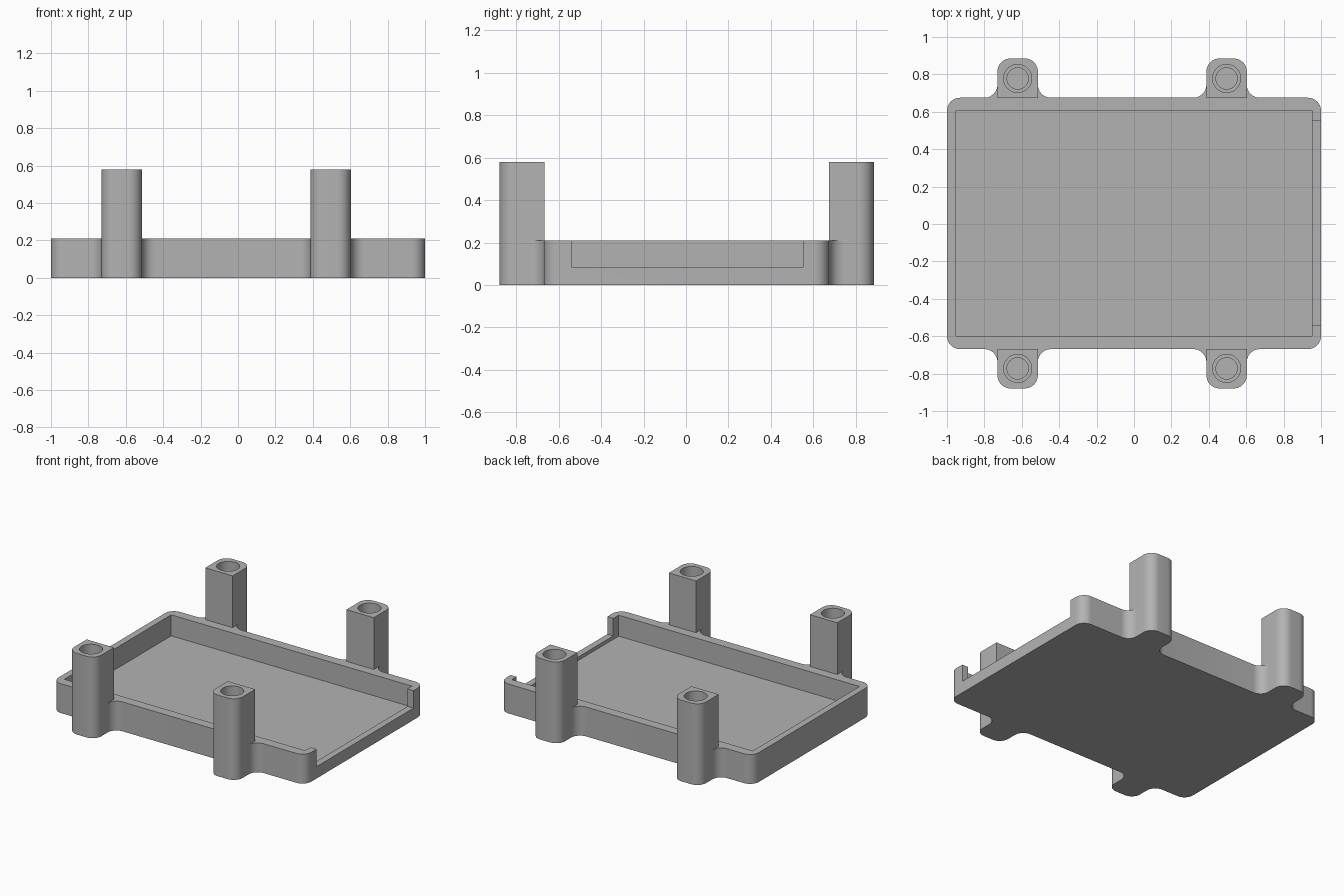
import bpy, bmesh, math
from mathutils import Vector

if "Cube" in bpy.data.objects:
    bpy.data.objects.remove(bpy.data.objects["Cube"])

# Main dimensions
RIM, POST_TOP, FLOOR, SILL = 0.21, 0.58, 0.06, 0.085
HALF_Y, TAB_Y, TAB_W = 0.672, 0.882, 0.108
POST_X = (-0.622, 0.495)
HOLE_Y, R = 0.775, 0.07
SHIFT_Y = 0.003

grey = bpy.data.materials.new("grey plastic")
grey.use_nodes = True
grey.diffuse_color = (0.45, 0.45, 0.45, 1)
grey.node_tree.nodes["Principled BSDF"].inputs["Base Color"].default_value = grey.diffuse_color


def rounded(corners, steps=10):
    """Round every (x, y, radius) right-angled corner of an outline."""
    pts = []
    for i, (x, y, r) in enumerate(corners):
        c = Vector((x, y))
        if r == 0:
            pts.append(c)
            continue
        a = (Vector(corners[i - 1][:2]) - c).normalized() * r
        b = (Vector(corners[(i + 1) % len(corners)][:2]) - c).normalized() * r
        for k in range(steps + 1):
            t = math.pi / 2 * k / steps
            pts.append(c + a * (1 - math.sin(t)) + b * (1 - math.cos(t)))
    return pts


def prism(name, pts, z0, z1):
    """Extrude a flat outline from z0 to z1."""
    bm = bmesh.new()
    face = bm.faces.new([bm.verts.new((p[0], p[1] + SHIFT_Y, z0)) for p in pts])
    top = bmesh.ops.extrude_face_region(bm, geom=[face])["geom"]
    for v in top:
        if isinstance(v, bmesh.types.BMVert):
            v.co.z = z1
    bmesh.ops.recalc_face_normals(bm, faces=bm.faces)
    mesh = bpy.data.meshes.new(name)
    bm.to_mesh(mesh)
    bm.free()
    mesh.materials.append(grey)
    obj = bpy.data.objects.new(name, mesh)
    bpy.context.collection.objects.link(obj)
    return obj


def box(name, x0, x1, y0, y1, z0, z1):
    return prism(name, [(x0, y0), (x1, y0), (x1, y1), (x0, y1)], z0, z1)


def cylinder(name, x, y, r, z0, z1, n=48):
    ring = [(x + r * math.cos(math.tau * k / n), y + r * math.sin(math.tau * k / n))
            for k in range(n)]
    return prism(name, ring, z0, z1)


def combine(target, tool, operation):
    """Apply a boolean and discard the tool object."""
    mod = target.modifiers.new(operation.lower(), "BOOLEAN")
    mod.object, mod.operation, mod.solver = tool, operation, "EXACT"
    graph = bpy.context.evaluated_depsgraph_get()
    mesh = bpy.data.meshes.new_from_object(target.evaluated_get(graph))
    target.modifiers.clear()
    target.data = mesh
    bpy.data.objects.remove(tool)


# Tray body: rounded rectangle with four filleted mounting tabs
front = [(-1, -HALF_Y, R)]
for px in POST_X:
    front += [(px - TAB_W, -HALF_Y, R), (px - TAB_W, -TAB_Y, R),
              (px + TAB_W, -TAB_Y, R), (px + TAB_W, -HALF_Y, R)]
front.append((1, -HALF_Y, R))
back = [(x, -y, r) for x, y, r in reversed(front)]
tray = prism("tray", rounded(front + back), 0, RIM)

# Hollow interior and the open slot in the left wall
combine(tray, box("cavity_cutter", -0.953, 0.953, -0.603, 0.603, FLOOR, 1), "DIFFERENCE")
combine(tray, box("slot_cutter", 0.9, 1.1, -0.542, 0.551, SILL, 1), "DIFFERENCE")

# Standoff posts with stepped screw holes
for px in POST_X:
    for s in (-1, 1):
        shape = rounded([(px - TAB_W, s * 0.67, 0), (px - TAB_W, s * TAB_Y, R),
                         (px + TAB_W, s * TAB_Y, R), (px + TAB_W, s * 0.67, 0)])
        combine(tray, prism("post", shape, RIM, POST_TOP), "UNION")
        for r, depth in ((0.075, 0.22), (0.057, 0.42)):
            hole = cylinder("hole_cutter", px, s * HOLE_Y, r, POST_TOP - depth, 1)
            combine(tray, hole, "DIFFERENCE")

# Smooth rounded walls, crisp edges
bpy.ops.object.select_all(action="DESELECT")
tray.select_set(True)
bpy.context.view_layer.objects.active = tray
bpy.ops.object.shade_smooth_by_angle(angle=math.radians(30))
